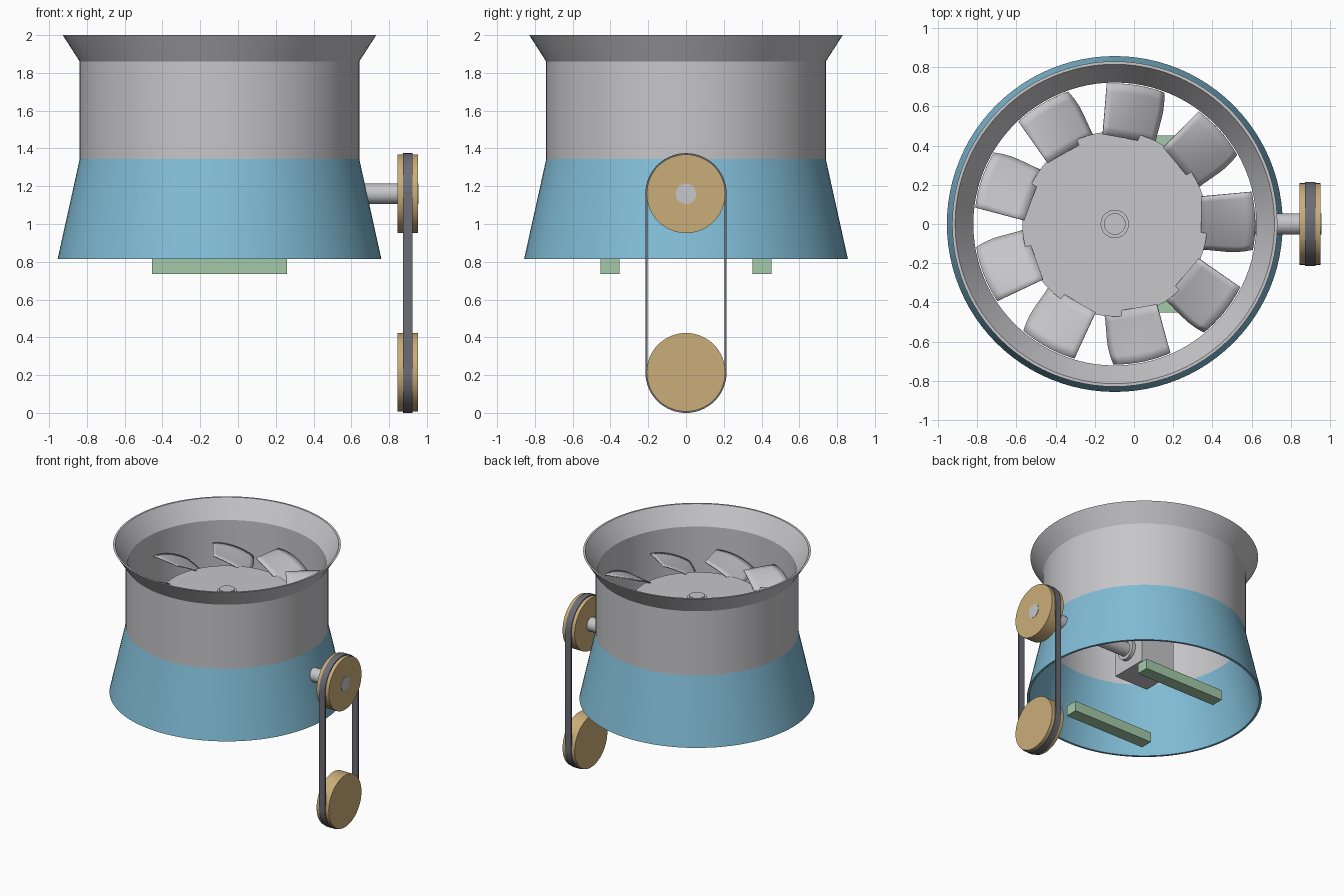
import bpy, bmesh, math
from mathutils import Matrix, Vector

cube = bpy.data.objects.get("Cube")
if cube:
    bpy.data.objects.remove(cube, do_unlink=True)

CX = -0.098          # fan axis
SHAFT_Z = 1.16       # drive shaft height
LOW_Z = 0.215        # lower pulley height
PULLEY_X = 0.899
SEG = 96


def material(name, color):
    m = bpy.data.materials.new(name)
    m.use_nodes = True
    m.diffuse_color = (*color, 1)
    m.node_tree.nodes["Principled BSDF"].inputs["Base Color"].default_value = (*color, 1)
    return m


GREY = material("light grey metal", (0.57, 0.57, 0.59))
BLUE = material("sky blue paint", (0.22, 0.51, 0.68))
TAN = material("tan pulley", (0.59, 0.42, 0.19))
GREEN = material("pale green beam", (0.37, 0.59, 0.40))
RUBBER = material("dark grey belt", (0.15, 0.15, 0.18))


def finish(name, bm, mat, smooth=True):
    bmesh.ops.recalc_face_normals(bm, faces=bm.faces)
    mesh = bpy.data.meshes.new(name)
    bm.to_mesh(mesh)
    bm.free()
    mesh.materials.append(mat)
    ob = bpy.data.objects.new(name, mesh)
    bpy.context.collection.objects.link(ob)
    if smooth:
        bpy.ops.object.select_all(action='DESELECT')
        ob.select_set(True)
        bpy.context.view_layer.objects.active = ob
        bpy.ops.object.shade_smooth_by_angle(angle=math.radians(20))
    return ob


def ring(name, profile, mat):
    """Revolve a closed (radius, z) profile round the fan axis."""
    bm = bmesh.new()
    loops = []
    for i in range(SEG):
        a = 2 * math.pi * i / SEG
        loops.append([bm.verts.new((CX + r * math.cos(a), r * math.sin(a), z)) for r, z in profile])
    n = len(profile)
    for i in range(SEG):
        p, q = loops[i], loops[(i + 1) % SEG]
        for j in range(n):
            k = (j + 1) % n
            bm.faces.new((p[j], q[j], q[k], p[k]))
    return finish(name, bm, mat)


def cylinder(name, start, end, radius, mat, seg=64):
    start, end = Vector(start), Vector(end)
    axis = end - start
    turn = axis.to_track_quat('Z', 'Y').to_matrix().to_4x4()
    bm = bmesh.new()
    bmesh.ops.create_cone(bm, cap_ends=True, segments=seg, radius1=radius, radius2=radius,
                          depth=axis.length, matrix=Matrix.Translation((start + end) / 2) @ turn)
    return finish(name, bm, mat)


def box(name, center, size, mat):
    bm = bmesh.new()
    bmesh.ops.create_cube(bm, size=1, matrix=Matrix.Translation(center) @ Matrix.Diagonal((*size, 1)))
    return finish(name, bm, mat, smooth=False)


# Fan housing: blue cone, grey neck with flared mouth
ring("lower_cone", [(0.857, 0.815), (0.74, 1.344), (0.722, 1.344), (0.839, 0.815)], BLUE)
ring("neck_and_flare", [(0.74, 1.344), (0.74, 1.86), (0.83, 2.0), (0.815, 2.0),
                        (0.722, 1.86), (0.722, 1.344)], GREY)

# Hub and vertical shaft
cylinder("hub", (CX, 0, 1.53), (CX, 0, 1.61), 0.472, GREY)
cylinder("hub_collar", (CX, 0, 1.6), (CX, 0, 1.63), 0.072, GREY)
cylinder("fan_shaft", (CX, 0, 1.2), (CX, 0, 1.645), 0.055, GREY)


# Nine twisted, cambered blades
def blade(index):
    bm = bmesh.new()
    rows, cols = 6, 10
    grid = []
    for i in range(rows + 1):
        u = i / rows
        row = []
        for j in range(cols + 1):
            v = j / cols
            low = -0.13 - 0.02 * math.sin(math.pi * u) * u
            t = low + v * (0.14 + 0.025 * u - low)
            x = (1 - u) * 0.44 + u * math.sqrt(0.717 ** 2 - t * t)
            root_z = 1.63 + 0.55 * t - 0.5 * t * t
            tip_z = 1.65 + 0.36 * t - 1.0 * t * t
            row.append(bm.verts.new((x, t, root_z + u * (tip_z - root_z))))
        grid.append(row)
    for i in range(rows):
        for j in range(cols):
            bm.faces.new((grid[i][j], grid[i + 1][j], grid[i + 1][j + 1], grid[i][j + 1]))
    place = Matrix.Translation((CX, 0, 0)) @ Matrix.Rotation(math.radians(40 * index), 4, 'Z')
    bmesh.ops.transform(bm, matrix=place, verts=bm.verts)
    ob = finish(f"fan_blade_{index + 1}", bm, GREY)
    mod = ob.modifiers.new("thickness", 'SOLIDIFY')
    mod.thickness = 0.008
    mod.offset = 0


for n in range(9):
    blade(n)

# Gearbox and drive shaft
box("gearbox", (CX, 0, SHAFT_Z), (0.3, 0.3, 0.3), GREY)
cylinder("shaft_bearing", (CX + 0.14, 0, SHAFT_Z), (CX + 0.18, 0, SHAFT_Z), 0.08, GREY)
cylinder("drive_shaft", (CX, 0, SHAFT_Z), (0.956, 0, SHAFT_Z), 0.054, GREY)

# Support beams
for side, y in (("front", -0.402), ("back", 0.402)):
    box(f"{side}_support_beam", (CX, y, 0.775), (0.715, 0.1, 0.08), GREEN)

# Pulleys
for level, z in (("upper", SHAFT_Z), ("lower", LOW_Z)):
    cylinder(f"{level}_pulley", (PULLEY_X - 0.054, 0, z), (PULLEY_X + 0.054, 0, z), 0.208, TAN)


# Belt: stadium loop round both pulleys
def stadium(radius, steps=40):
    pts = []
    for z, start in ((SHAFT_Z, 0), (LOW_Z, math.pi)):
        for i in range(steps + 1):
            a = start + math.pi * i / steps
            pts.append((radius * math.cos(a), z + radius * math.sin(a)))
    return pts


bm = bmesh.new()
sections = []
for outer, inner in zip(stadium(0.215), stadium(0.204)):
    sections.append([bm.verts.new((PULLEY_X + dx, y, z)) for dx, (y, z) in
                     ((-0.026, outer), (0.026, outer), (0.026, inner), (-0.026, inner))])
for i, p in enumerate(sections):
    q = sections[(i + 1) % len(sections)]
    for j in range(4):
        k = (j + 1) % 4
        bm.faces.new((p[j], q[j], q[k], p[k]))
finish("drive_belt", bm, RUBBER)
